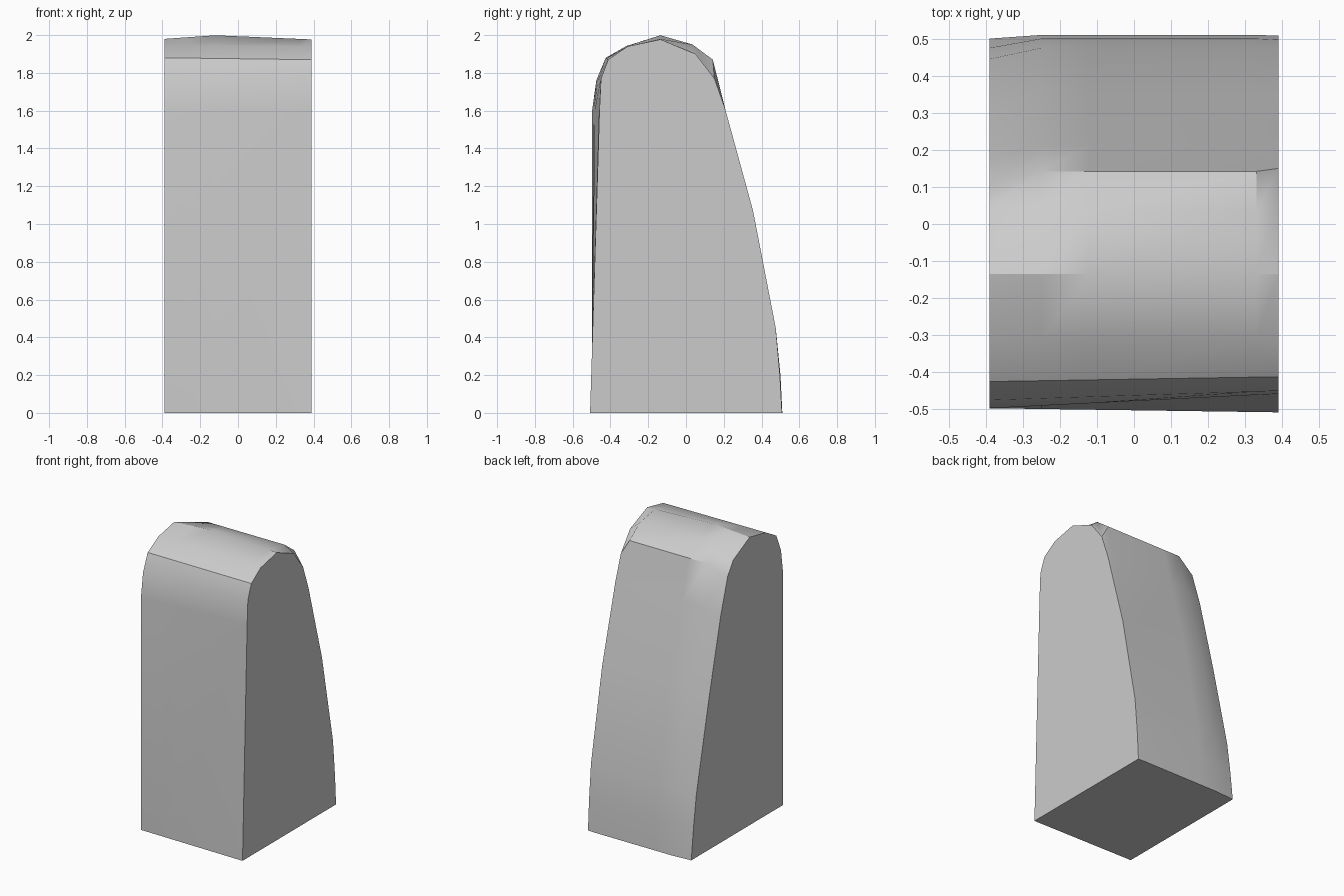
import bpy
import bmesh
import math
from mathutils import Vector

# Remove the default cube only
default_cube = bpy.data.objects.get("Cube")
if default_cube:
    bpy.data.objects.remove(default_cube, do_unlink=True)

HALF_WIDTH = 0.39
PEAK_X = -0.12

# Front outline of each end as (y, z), from the base up to the ridge
front_right_end = [(-0.497, 0), (-0.497, 1.6), (-0.475, 1.76),
                   (-0.425, 1.88), (-0.31, 1.945), (-0.135, 1.98)]
front_left_end = [(-0.508, 0), (-0.458, 1.6), (-0.45, 1.77),
                  (-0.412, 1.87), (-0.31, 1.94), (-0.135, 1.977)]

# Back outline from below the ridge down to the base: both ends are
# trimmed, the middle is fuller at the shoulder
back_right_end = [(0.045, 1.89), (0.105, 1.8), (0.18, 1.56), (0.31, 1.03),
                  (0.445, 0.43), (0.475, 0.22), (0.5, 0)]
back_middle = [(0.035, 1.95), (0.142, 1.87), (0.21, 1.6), (0.355, 1.07),
               (0.475, 0.45), (0.5, 0.2), (0.51, 0)]
back_left_end = [(0.05, 1.9), (0.15, 1.77), (0.21, 1.6), (0.355, 1.07),
                 (0.475, 0.45), (0.497, 0.2), (0.508, 0)]


def cross_section(x, back):
    """Closed outline at x: blended front, raised ridge and the given back."""
    blend = (x + HALF_WIDTH) / (2 * HALF_WIDTH)
    front = [Vector(a).lerp(Vector(b), blend)
             for a, b in zip(front_right_end, front_left_end)]
    end = -HALF_WIDTH if x < PEAK_X else HALF_WIDTH
    front[-1].y += 0.02 * (x - end) / (PEAK_X - end)
    return [(x, p[0], p[1]) for p in front + back]


def make_material(name, colour):
    material = bpy.data.materials.new(name)
    material.use_nodes = True
    material.diffuse_color = colour
    shader = next(n for n in material.node_tree.nodes
                  if n.type == "BSDF_PRINCIPLED")
    shader.inputs["Base Color"].default_value = colour
    return material


def loft(name, sections, material):
    """Skin matching closed outlines and cap both ends."""
    bm = bmesh.new()
    rings = [[bm.verts.new(p) for p in section] for section in sections]
    for near, far in zip(rings, rings[1:]):
        for i in range(len(near)):
            j = (i + 1) % len(near)
            bm.faces.new((near[i], near[j], far[j], far[i]))
    bm.faces.new(rings[0])
    bm.faces.new(rings[-1])
    bmesh.ops.recalc_face_normals(bm, faces=bm.faces)
    mesh = bpy.data.meshes.new(name)
    bm.to_mesh(mesh)
    bm.free()
    mesh.materials.append(material)
    obj = bpy.data.objects.new(name, mesh)
    bpy.context.collection.objects.link(obj)
    return obj


# Rounded, tapering block
block = loft("tapered_block", [
    cross_section(-HALF_WIDTH, back_right_end),
    cross_section(-0.25, back_middle),
    cross_section(PEAK_X, back_middle),
    cross_section(0.33, back_middle),
    cross_section(HALF_WIDTH, back_left_end),
], make_material("light_grey", (0.6, 0.6, 0.6, 1)))

# Soft curves with crisp creases
bpy.ops.object.select_all(action="DESELECT")
block.select_set(True)
bpy.context.view_layer.objects.active = block
bpy.ops.object.shade_smooth_by_angle(angle=math.radians(30))
